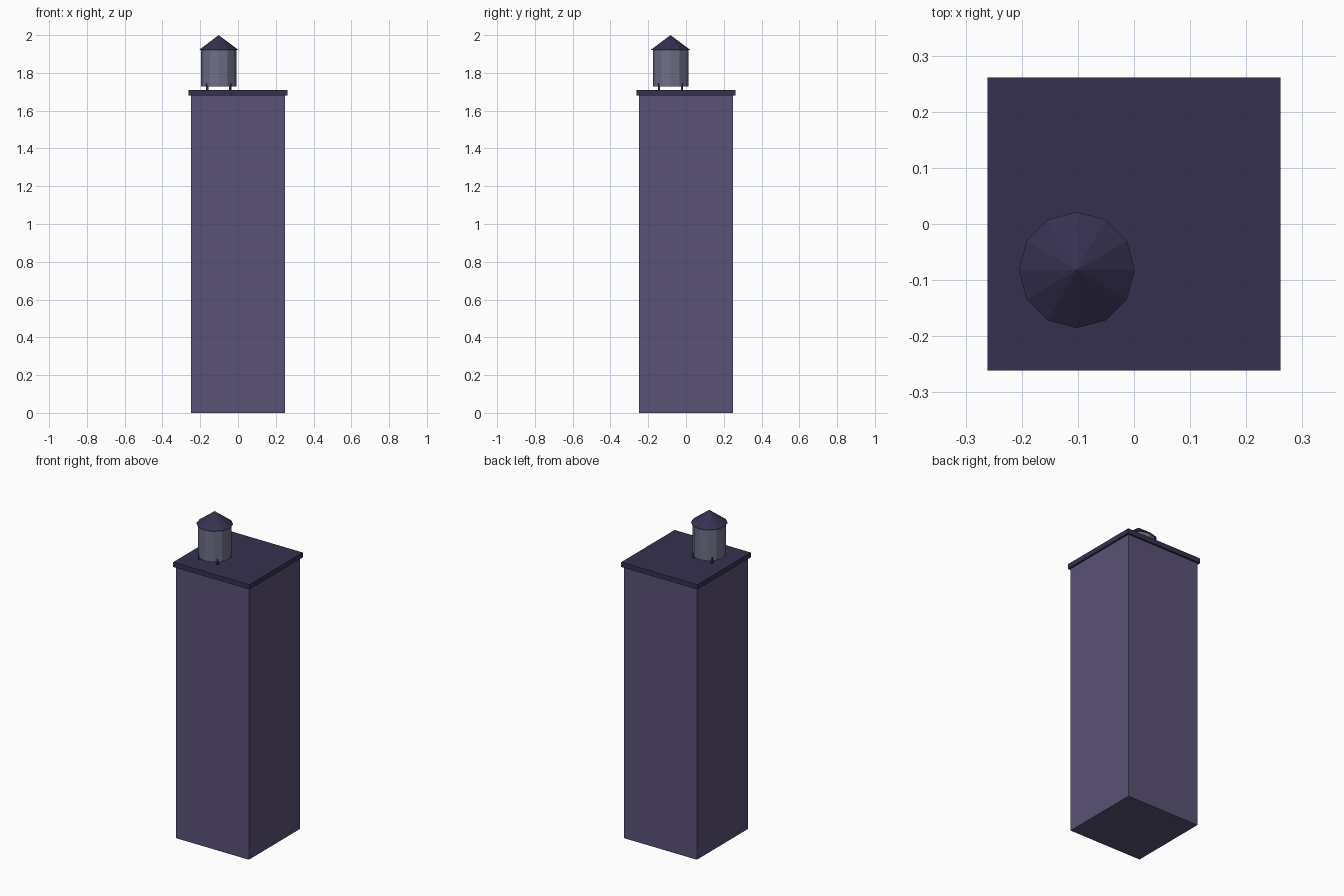
import bpy

if "Cube" in bpy.data.objects:
    bpy.data.objects.remove(bpy.data.objects["Cube"])

TX, TY = -0.102, -0.082  # water tank axis


def material(name, rgb):
    m = bpy.data.materials.new(name)
    m.diffuse_color = (*rgb, 1)
    m.use_nodes = True
    m.node_tree.nodes["Principled BSDF"].inputs["Base Color"].default_value = m.diffuse_color
    return m


wall = material("wall", (0.102, 0.084, 0.181))
dark = material("dark_roof", (0.037, 0.030, 0.080))
metal = material("tank_metal", (0.156, 0.162, 0.242))


def finish(name, mat):
    ob = bpy.context.object
    ob.name = name
    ob.data.materials.append(mat)
    return ob


def box(name, x, y, z0, z1, width, mat):
    bpy.ops.mesh.primitive_cube_add(size=1, location=(x, y, (z0 + z1) / 2))
    bpy.context.object.scale = (width, width, z1 - z0)
    bpy.ops.object.transform_apply(location=False, rotation=False, scale=True)
    return finish(name, mat)


def round_part(name, r0, r1, z0, z1, mat):
    bpy.ops.mesh.primitive_cone_add(vertices=12, radius1=r0, radius2=r1, depth=z1 - z0,
                                    location=(TX, TY, (z0 + z1) / 2))
    return finish(name, mat)


# Tower and overhanging roof slab
box("tower_body", 0, 0, 0, 1.68, 0.50, wall)
box("roof_slab", 0, 0, 1.68, 1.71, 0.522, dark)

# Rooftop water tank with conical lid
round_part("water_tank", 0.094, 0.094, 1.727, 1.922, metal)
round_part("tank_lid", 0.1035, 0, 1.922, 2.0, dark)

# Four short legs
for i, (sx, sy) in enumerate([(-1, -1), (1, -1), (1, 1), (-1, 1)]):
    box(f"tank_leg_{i + 1}", TX + sx * 0.061, TY + sy * 0.061, 1.705, 1.745, 0.012, dark)
